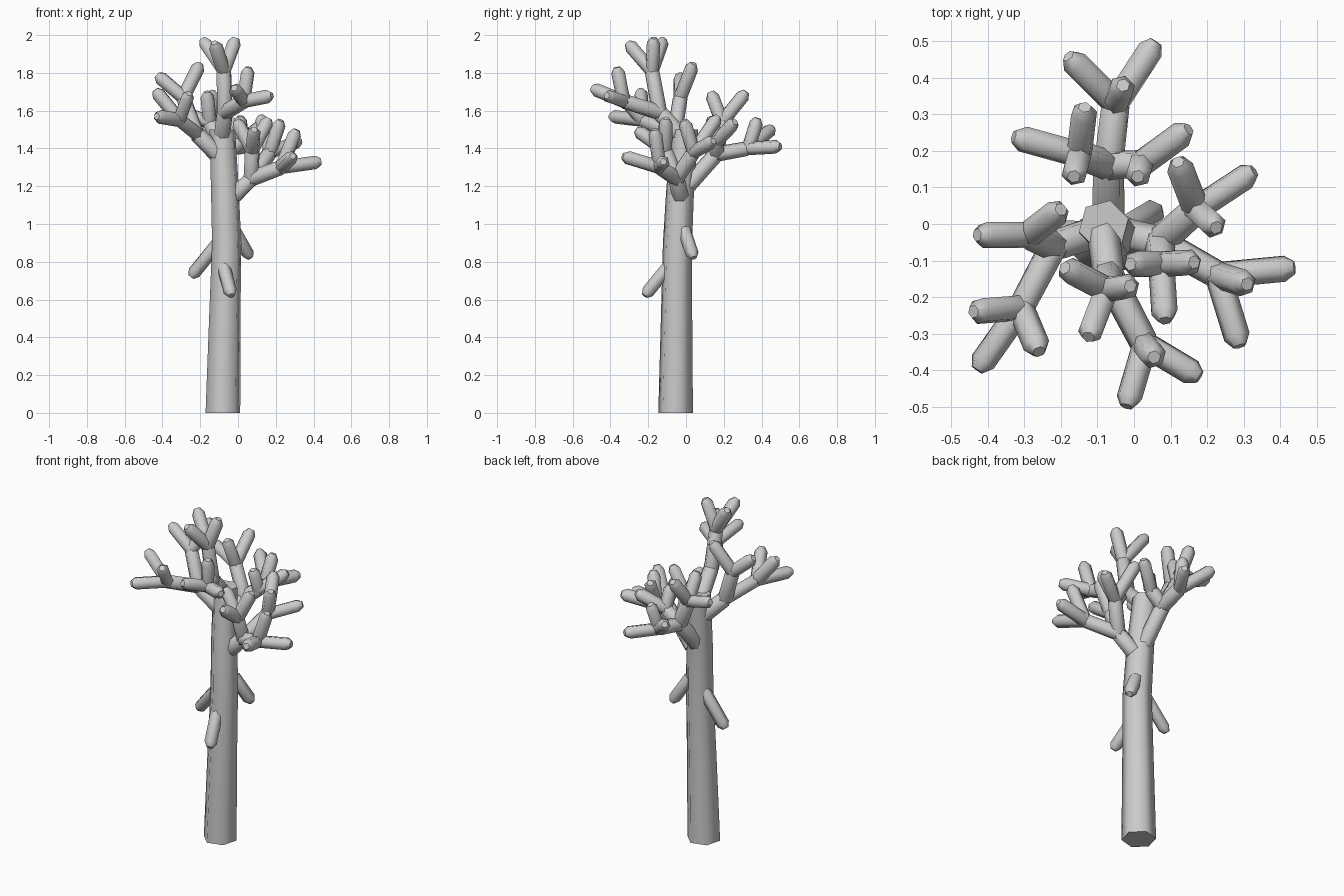
import bpy, bmesh, math
from mathutils import Vector

if "Cube" in bpy.data.objects:
    bpy.data.objects.remove(bpy.data.objects["Cube"])

SIDES = 6


def limb(name, points, radii, turn=0.26):
    """Six-sided tube through the points, with flat end caps."""
    pts = [Vector(p) for p in points]
    bm = bmesh.new()
    axis = (pts[-1] - pts[0]).normalized()
    ref = Vector((1, 0, 0)) if abs(axis.x) < 0.8 else Vector((0, 0, 1))
    u = (ref - axis * ref.dot(axis)).normalized()
    v = axis.cross(u)
    if name == "trunk":                       # trunk rings stay level
        u, v = Vector((1, 0, 0)), Vector((0, 1, 0))
    rings = []
    for p, r in zip(pts, radii):
        ring = []
        for i in range(SIDES):
            a = turn + 2 * math.pi * i / SIDES
            ring.append(bm.verts.new(p + (u * math.cos(a) + v * math.sin(a)) * r))
        rings.append(ring)
    for a, b in zip(rings, rings[1:]):
        for i in range(SIDES):
            j = (i + 1) % SIDES
            bm.faces.new((a[i], a[j], b[j], b[i]))
    bm.faces.new(list(reversed(rings[0])))
    bm.faces.new(rings[-1])
    for f in bm.faces:
        f.smooth = len(f.verts) == 4
    for e in bm.edges:
        if any(len(f.verts) > 4 for f in e.link_faces):
            e.smooth = False
    me = bpy.data.meshes.new(name)
    bm.to_mesh(me)
    bm.free()
    bpy.context.collection.objects.link(bpy.data.objects.new(name, me))


def branch(name, start, end, r0, r1):
    """Branch with a chamfered, blunt tip."""
    a, b = Vector(start), Vector(end)
    d = (b - a).normalized()
    limb(name, [a, b - d * 0.028, b], [r0, r1, r1 * 0.5])


# Trunk, slightly curved
limb("trunk",
     [(-0.08, -0.055, 0), (-0.07, -0.05, 0.5), (-0.06, -0.045, 0.9),
      (-0.07, -0.03, 1.2), (-0.083, -0.003, 1.5)],
     [0.095, 0.086, 0.08, 0.076, 0.07])

# Each main limb: start, fork, then stems (node, twig tips)
crown = {
    "back": ((-0.07, -0.02, 1.17), (-0.07, 0.16, 1.37), [
        ((-0.05, 0.33, 1.40), [(-0.18, 0.46, 1.51), (0.06, 0.50, 1.41), (-0.03, 0.38, 1.56)]),
        ((-0.15, 0.19, 1.54), [(-0.135, 0.32, 1.70), (-0.33, 0.24, 1.60), (-0.165, 0.13, 1.70)]),
        ((0.02, 0.165, 1.44), [(0.15, 0.26, 1.54), (0.01, 0.13, 1.57)]),
    ]),
    "right": ((-0.02, -0.03, 1.15), (0.07, -0.05, 1.24), [
        ((0.23, -0.14, 1.30), [(0.44, -0.12, 1.33), (0.29, -0.335, 1.36), (0.31, -0.165, 1.50)]),
        ((0.17, 0.04, 1.38), [(0.12, 0.17, 1.57), (0.33, 0.145, 1.44), (0.225, -0.01, 1.55)]),
        ((0.075, -0.11, 1.39), [(0.165, -0.105, 1.56), (0.085, -0.265, 1.50), (-0.01, -0.11, 1.55)]),
    ]),
    "left": ((-0.10, -0.02, 1.36), (-0.22, -0.06, 1.48), [
        ((-0.29, -0.03, 1.67), [(-0.43, -0.03, 1.79), (-0.20, 0.04, 1.85)]),
        ((-0.31, -0.23, 1.55), [(-0.43, -0.40, 1.57), (-0.44, -0.24, 1.71), (-0.26, -0.35, 1.69)]),
    ]),
    "front": ((-0.085, -0.02, 1.46), (-0.07, -0.14, 1.59), [
        ((-0.075, -0.18, 1.81), [(-0.19, -0.12, 1.98), (-0.125, -0.31, 1.96), (-0.01, -0.17, 1.985)]),
        ((0.03, -0.33, 1.65), [(-0.02, -0.50, 1.72), (0.18, -0.42, 1.68), (0.055, -0.365, 1.83)]),
    ]),
}
for side, (start, fork, stems) in crown.items():
    branch(f"{side}_limb", start, Vector(fork) + (Vector(fork) - Vector(start)).normalized() * 0.02, 0.046, 0.044)
    for i, (node, tips) in enumerate(stems):
        out = (Vector(node) - Vector(fork)).normalized() * 0.02
        branch(f"{side}_stem_{i + 1}", fork, Vector(node) + out, 0.042, 0.04)
        for k, tip in enumerate(tips):
            branch(f"{side}_twig_{i + 1}_{k + 1}", node, tip, 0.037, 0.037)

# Drooping stubs on the trunk
for name, a, b in [("left_stub", (-0.08, -0.03, 0.93), (-0.25, -0.02, 0.72)),
                   ("right_stub", (-0.02, -0.01, 0.97), (0.065, 0.04, 0.82)),
                   ("front_stub", (-0.08, -0.08, 0.79), (-0.035, -0.22, 0.62))]:
    branch(name, a, b, 0.036, 0.036)
